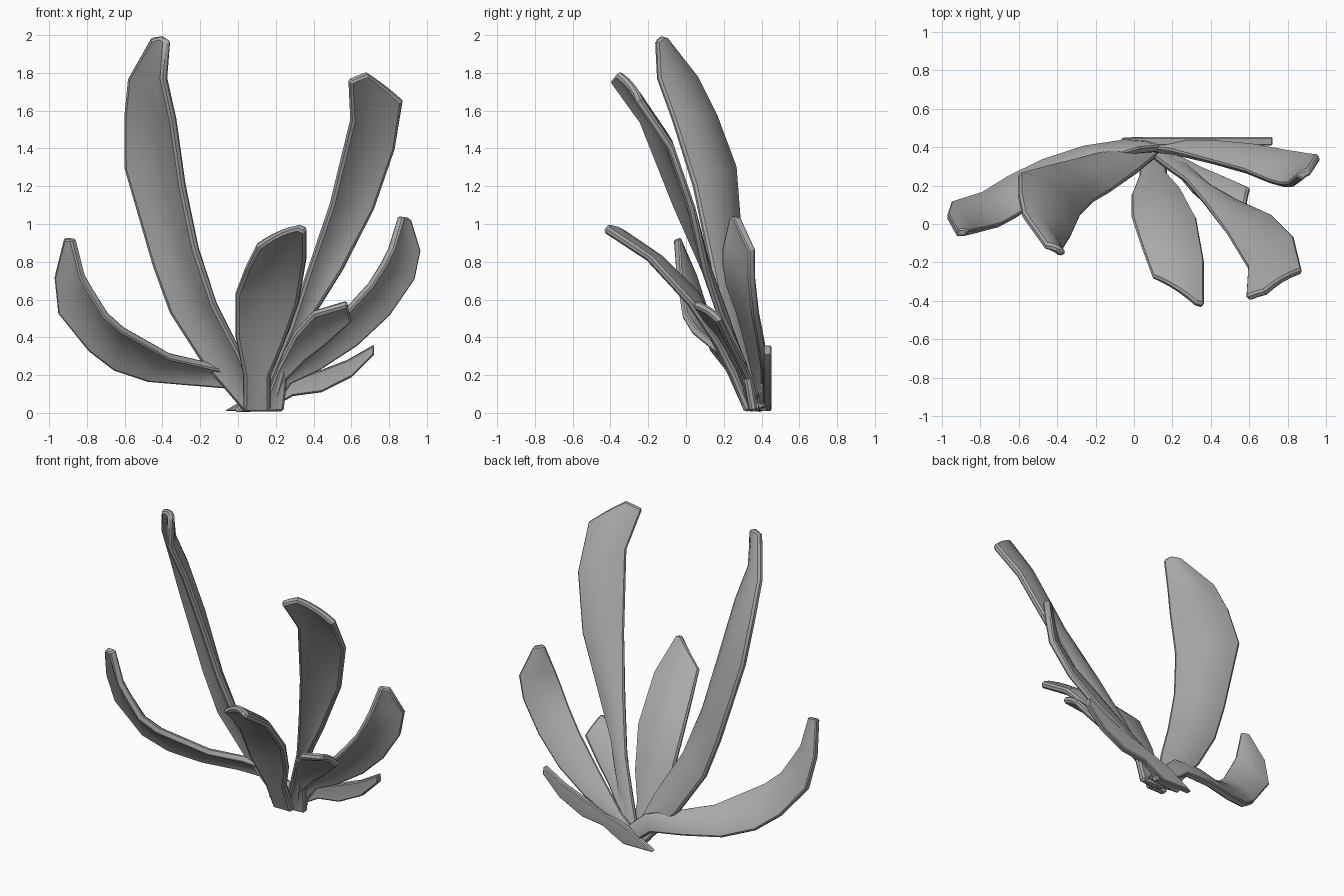
import bpy
import bmesh
from mathutils import Vector

default_cube = bpy.data.objects.get("Cube")
if default_cube:
    bpy.data.objects.remove(default_cube, do_unlink=True)

# One matt grey for the whole plant
GREY = (.4, .4, .4, 1)
grey = bpy.data.materials.new("leaf grey")
grey.use_nodes = True
grey.diffuse_color = GREY
shader = grey.node_tree.nodes["Principled BSDF"]
shader.inputs["Base Color"].default_value = GREY
shader.inputs["Roughness"].default_value = .8

COLUMNS = 6
THICKNESS = .042


def make_leaf(name, inner_rail, outer_rail, dish=.1, tip_rise=.0, tip_peak=.5):
    """Loft a dished blade between two edge rails running from base to tip."""
    inner = [Vector(point) for point in inner_rail]
    outer = [Vector(point) for point in outer_rail]
    last = len(inner) - 1
    bm = bmesh.new()
    rows = []
    for i in range(last + 1):
        before, after = max(i - 1, 0), min(i + 1, last)
        across = outer[i] - inner[i]
        along = (inner[after] + outer[after] - inner[before] - outer[before]).normalized()
        normal = along.cross(across).normalized()
        if normal.y < 0:
            normal = -normal
        row = []
        for column in range(COLUMNS + 1):
            u = column / COLUMNS
            point = inner[i] + across * u
            # The base is flat and the blade bows backwards further up
            if i > 0:
                point += normal * (4 * u * (1 - u) * dish * across.length)
            # The tip rises to a blunt corner
            if i == last:
                point += along * tip_rise * min(u / tip_peak, (1 - u) / (1 - tip_peak))
            row.append(bm.verts.new(point))
        rows.append(row)
    for lower, upper in zip(rows, rows[1:]):
        for k in range(COLUMNS):
            bm.faces.new((lower[k], lower[k + 1], upper[k + 1], upper[k]))
    bmesh.ops.recalc_face_normals(bm, faces=bm.faces)

    mesh = bpy.data.meshes.new(name)
    bm.to_mesh(mesh)
    bm.free()
    mesh.materials.append(grey)
    leaf = bpy.data.objects.new(name, mesh)
    bpy.context.collection.objects.link(leaf)

    # Thick blade with a crisp chamfered rim
    solid = leaf.modifiers.new("blade thickness", "SOLIDIFY")
    solid.thickness = THICKNESS
    solid.offset = 0
    rim = leaf.modifiers.new("rim chamfer", "BEVEL")
    rim.width = .012
    rim.segments = 1
    rim.limit_method = "ANGLE"
    rim.angle_limit = 1

    # Modifiers are applied first so the rim edges can be marked sharp
    bpy.ops.object.select_all(action="DESELECT")
    leaf.select_set(True)
    bpy.context.view_layer.objects.active = leaf
    bpy.ops.object.convert(target="MESH")
    bpy.ops.object.shade_smooth_by_angle(angle=.55)


# Tall leaves
make_leaf(
    "tall_right_leaf",
    [(.14, .37, .01), (.02, .27, .3), (-.12, .17, .57), (-.22, .11, .87),
     (-.29, .04, 1.2), (-.34, -.07, 1.55), (-.39, -.15, 1.77), (-.37, -.16, 1.97)],
    [(.03, .39, .01), (-.2, .35, .28), (-.36, .31, .53), (-.45, .29, .78),
     (-.6, .25, 1.3), (-.6, .15, 1.57), (-.58, .05, 1.77), (-.46, -.12, 1.98)],
    dish=.14, tip_rise=.015)

make_leaf(
    "tall_left_leaf",
    [(.08, .36, .01), (.17, .29, .2), (.27, .22, .45), (.37, .1, .75),
     (.49, -.06, 1.1), (.6, -.24, 1.55), (.59, -.39, 1.76)],
    [(.2, .36, .01), (.28, .29, .28), (.41, .17, .53), (.55, .1, .75),
     (.72, .03, 1.08), (.83, -.08, 1.4), (.87, -.25, 1.65)],
    tip_rise=.07, tip_peak=1 / 3)

# Sweeping side leaves
make_leaf(
    "low_right_leaf",
    [(.22, .4, .03), (.02, .38, .21), (-.18, .32, .26), (-.36, .21, .3), (-.61, .04, .44),
     (-.7, -.01, .52), (-.78, -.03, .65), (-.82, -.04, .72), (-.87, -.05, .92)],
    [(.1, .41, .01), (-.05, .42, .13), (-.26, .39, .15), (-.48, .32, .17), (-.66, .23, .23),
     (-.79, .15, .33), (-.95, .1, .53), (-.97, .04, .72), (-.92, -.05, .92)])

make_leaf(
    "middle_left_leaf",
    [(-.02, .4, .01), (.2, .37, .16), (.4, .32, .36), (.58, .27, .55),
     (.7, .22, .68), (.77, .2, .79), (.81, .2, .87), (.86, .24, 1.04)],
    [(.18, .41, .01), (.28, .42, .16), (.43, .42, .23), (.63, .4, .36),
     (.8, .37, .52), (.93, .35, .71), (.96, .35, .86), (.91, .27, 1.03)],
    dish=.08)

# Short leaves around the base
make_leaf(
    "front_leaf",
    [(.03, .33, .01), (.03, .24, .2), (-.01, .14, .4), (-.01, .03, .63),
     (.04, -.12, .76), (.1, -.28, .88)],
    [(.17, .33, .01), (.17, .25, .2), (.24, .17, .36), (.32, .02, .58),
     (.36, -.2, .82), (.36, -.43, .97)],
    tip_rise=.03, tip_peak=5 / 6)

make_leaf(
    "small_front_leaf",
    [(.12, .35, .01), (.2, .29, .23), (.3, .17, .42), (.4, .08, .53), (.58, .04, .58)],
    [(.24, .36, .01), (.26, .33, .18), (.36, .28, .28), (.46, .24, .36), (.6, .18, .49)],
    dish=.08)

make_leaf(
    "low_back_leaf",
    [(-.07, .43, .01), (.1, .43, .11), (.3, .43, .18), (.45, .43, .23), (.58, .43, .28), (.72, .43, .36)],
    [(.14, .43, .01), (.22, .43, .05), (.29, .43, .09), (.44, .43, .11), (.6, .43, .19), (.72, .43, .31)],
    dish=.02)
